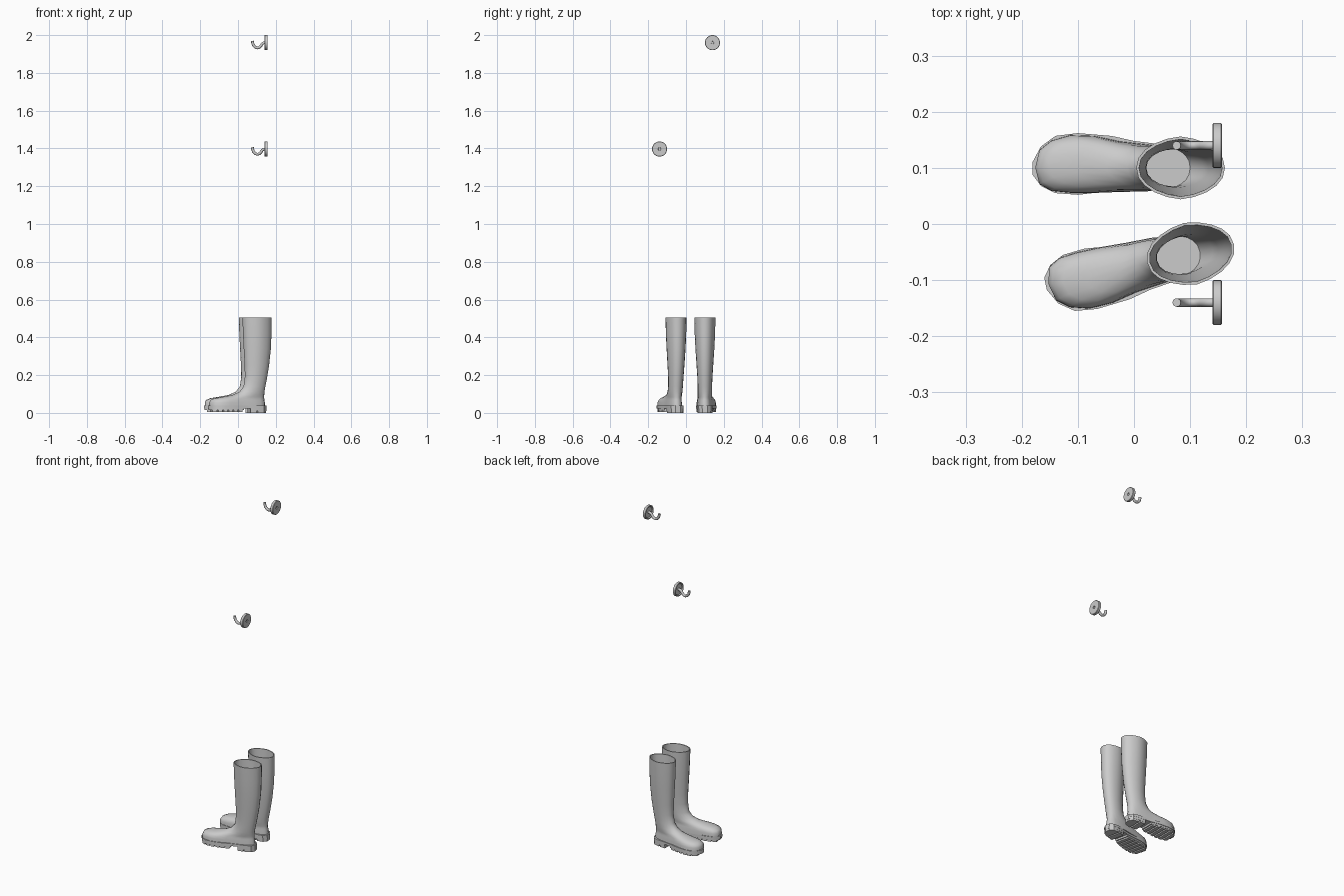
import bpy, bmesh, math
from mathutils import Matrix, Vector

if "Cube" in bpy.data.objects:
    bpy.data.objects.remove(bpy.data.objects["Cube"])

N = 20  # sides of the boot rings


def finish(name, bm, mat=Matrix(), angle=35):
    bm.transform(mat)
    bmesh.ops.recalc_face_normals(bm, faces=bm.faces)
    me = bpy.data.meshes.new(name)
    bm.to_mesh(me)
    bm.free()
    ob = bpy.data.objects.new(name, me)
    bpy.context.collection.objects.link(ob)
    bpy.ops.object.select_all(action='DESELECT')
    ob.select_set(True)
    bpy.context.view_layer.objects.active = ob
    bpy.ops.object.shade_smooth_by_angle(angle=math.radians(angle))
    return ob


def loft(bm, rings, caps=True):
    vs = [[bm.verts.new(p) for p in r] for r in rings]
    for a, b in zip(vs, vs[1:]):
        for i in range(len(a)):
            j = (i + 1) % len(a)
            bm.faces.new((a[i], a[j], b[j], b[i]))
    if caps:
        bm.faces.new(vs[0])
        bm.faces.new(vs[-1])


# Horizontal slices: z, front x, back x, front / middle / back half width, squareness
SLICES = [
    (.035, -.176, .127, .070, .045, .040, .70),
    (.055, -.176, .125, .069, .044, .039, .70),
    (.068, -.169, .123, .064, .042, .038, .72),
    (.077, -.150, .122, .053, .040, .038, .78),
    (.084, -.108, .122, .042, .039, .038, .85),
    (.095, -.050, .122, .036, .038, .038, .90),
    (.112, -.012, .123, .036, .038, .037, .90),
    (.140, .010, .128, .036, .038, .037, .90),
    (.190, .017, .138, .038, .040, .038, .90),
    (.250, .016, .148, .042, .044, .041, .90),
    (.340, .011, .158, .046, .050, .045, .90),
    (.420, .007, .161, .049, .054, .048, .90),
    (.505, .004, .162, .050, .056, .050, .90),
]


def ring(s, inset=0.0):
    z, xf, xb, wf, wm, wb, p = s
    xf, xb = xf + inset, xb - inset
    pts = []
    for i in range(N):
        t = 2 * math.pi * i / N
        u, v = math.cos(t), math.sin(t)
        w = (wm + (wb - wm) * u if u > 0 else wm + (wm - wf) * u) - inset
        x = (xf + xb) / 2 + (xb - xf) / 2 * u
        off = .007 * max(0, min(1, -x / .08)) * (1 if x > -.12 else max(0, (x + .18) / .06))
        pts.append((x, off + w * math.copysign(abs(v) ** p, v), z))
    return pts


# Sole outline: x, inner y, outer y
SOLE = [(-.181, -.012, .010), (-.166, -.032, .038), (-.14, -.045, .057),
        (-.10, -.048, .062), (-.04, -.041, .057), (0, -.036, .048),
        (.04, -.037, .043), (.085, -.041, .041), (.115, -.033, .033), (.131, -.014, .014)]


def span(x):
    for a, b in zip(SOLE, SOLE[1:]):
        if a[0] <= x <= b[0]:
            f = (x - a[0]) / (b[0] - a[0])
            return a[1] + (b[1] - a[1]) * f, a[2] + (b[2] - a[2]) * f


def slab(bm, x0, x1, z0, z1, inset=0.0):
    xs = [x0] + [s[0] for s in SOLE if x0 + .001 < s[0] < x1 - .001] + [x1]
    lo = [(x, span(x)[0] + inset) for x in xs]
    hi = [(x, span(x)[1] - inset) for x in reversed(xs)]
    loft(bm, [[(x, y, z) for x, y in lo + hi] for z in (z0, z1)])


def boot(side, mat):
    # hollow upper: outside up, over the rim, inside down
    bm = bmesh.new()
    inner = [ring(s, .005) for s in reversed(SLICES[7:])]
    inner.append(ring((.10, .022, .100, .034, .036, .034, .9)))
    loft(bm, [ring(s) for s in SLICES] + inner)
    finish(side + "_boot_upper", bm, mat, 50)
    # welt, forefoot sole with lugs, heel with two treads
    bm = bmesh.new()
    slab(bm, -.181, .131, .024, .038)
    slab(bm, -.178, .002, .014, .024, .003)
    for i in range(6):
        x = -.165 + i * .028
        slab(bm, x, x + .02, .006, .014, .004)
    slab(bm, .04, .131, .010, .024, .001)
    slab(bm, .04, .072, 0, .010, .002)
    slab(bm, .080, .130, 0, .010, .002)
    finish(side + "_boot_sole", bm, mat, 30)


boot("right", Matrix.Translation((0, .1, 0)))
boot("left", Matrix.Translation((.0196, -.070, 0)) @ Matrix.Rotation(math.radians(12), 4, 'Z')
     @ Matrix.Scale(-1, 4, Vector((0, 1, 0))))


def wall_hook(side, y, z):
    # round backplate, dished at the front with a small hole at the back
    bm = bmesh.new()
    prof = [(.007, .152), (.008, .157), (.038, .157), (.04, .155), (.04, .142),
            (.038, .14), (.034, .14), (.030, .146), (.006, .146)]
    loft(bm, [[(x, r * math.cos(2 * math.pi * i / 32), r * math.sin(2 * math.pi * i / 32))
               for i in range(32)] for r, x in prof])
    finish(side + "_hook_plate", bm, Matrix.Translation((0, y, z)))
    # bent rod
    path = [(.148, .0), (.136, -.001), (.128, -.006), (.122, -.016), (.113, -.025),
            (.102, -.028), (.091, -.024), (.082, -.014), (.078, -.003), (.076, .009)]
    bm = bmesh.new()
    rings = []
    for k, (x, h) in enumerate(path):
        a, b = path[max(k - 1, 0)], path[min(k + 1, len(path) - 1)]
        d = Vector((b[0] - a[0], 0, b[1] - a[1])).normalized()
        n = Vector((-d.z, 0, d.x))
        rings.append([Vector((x, 0, h)) + .0075 * (n * math.cos(t) + Vector((0, 1, 0)) * math.sin(t))
                      for t in [2 * math.pi * i / 12 for i in range(12)]])
    loft(bm, rings)
    finish(side + "_hook_rod", bm, Matrix.Translation((0, y, z)), 50)


wall_hook("upper", .14, 1.96)
wall_hook("lower", -.14, 1.397)
